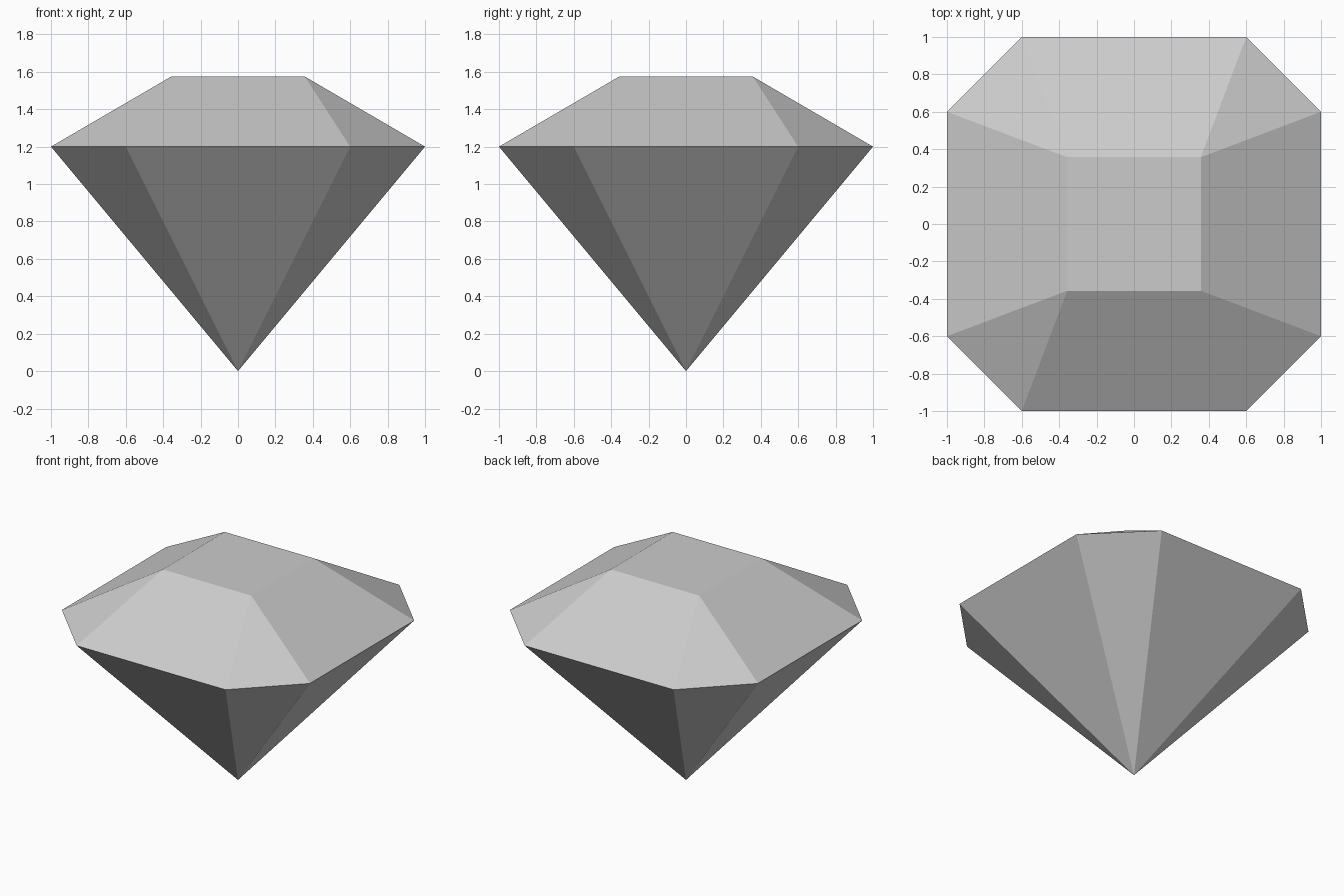
import bpy
import bmesh

cube = bpy.data.objects.get("Cube")
if cube:
    bpy.data.objects.remove(cube, do_unlink=True)

# Main dimensions
GIRDLE_Z, TOP_Z = 1.2, 1.575
SIDE, CUT, TABLE = 1.0, 0.6, 0.357

# Plain grey material
grey = bpy.data.materials.new("light_grey")
grey.use_nodes = True
colour = (0.6, 0.6, 0.6, 1)
grey.diffuse_color = colour
grey.node_tree.nodes["Principled BSDF"].inputs["Base Color"].default_value = colour

bm = bmesh.new()

# Girdle: a square with cut corners, counter-clockwise from the right
outline = [(SIDE, -CUT), (SIDE, CUT), (CUT, SIDE), (-CUT, SIDE),
           (-SIDE, CUT), (-SIDE, -CUT), (-CUT, -SIDE), (CUT, -SIDE)]
girdle = [bm.verts.new((x, y, GIRDLE_Z)) for x, y in outline]

# Table: the flat square top
table = [bm.verts.new((x * TABLE, y * TABLE, TOP_Z))
         for x, y in ((1, -1), (1, 1), (-1, 1), (-1, -1))]
bm.faces.new(table)

# Crown: four sloping sides joined by corner triangles
for i in range(4):
    a, b, c = (girdle[(2 * i + k) % 8] for k in range(3))
    bm.faces.new((a, b, table[(i + 1) % 4], table[i]))
    bm.faces.new((b, c, table[(i + 1) % 4]))

# Pavilion: eight facets meeting at the bottom point
point = bm.verts.new((0, 0, 0))
for i in range(8):
    bm.faces.new((girdle[(i + 1) % 8], girdle[i], point))

bmesh.ops.recalc_face_normals(bm, faces=bm.faces)
mesh = bpy.data.meshes.new("gemstone")
bm.to_mesh(mesh)
bm.free()
mesh.materials.append(grey)
gem = bpy.data.objects.new("gemstone", mesh)
bpy.context.collection.objects.link(gem)
